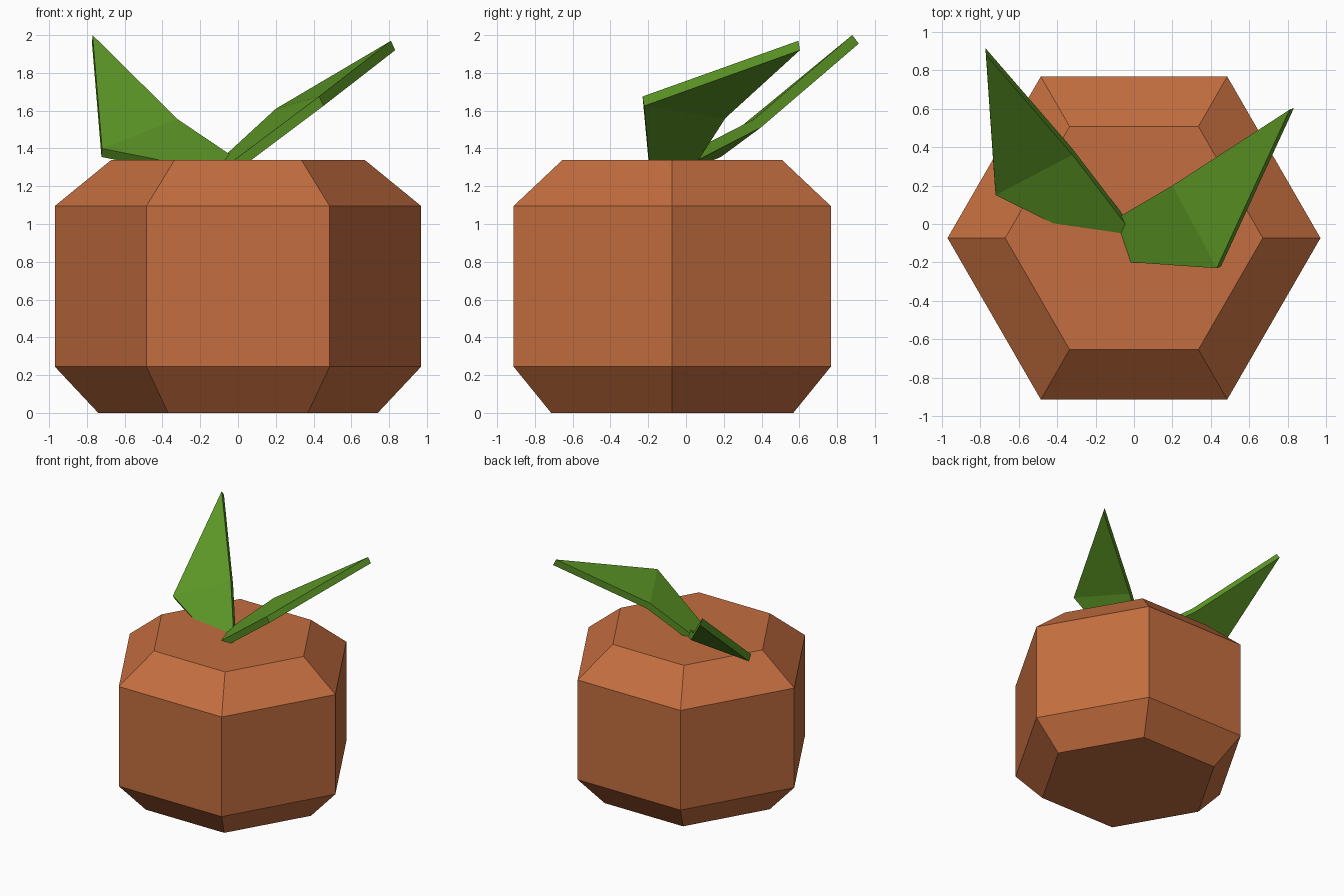
import bpy
import bmesh
from math import cos, sin, pi
from mathutils import Vector

cube = bpy.data.objects.get("Cube")
if cube:
    bpy.data.objects.remove(cube, do_unlink=True)


def make_material(name, rgb):
    mat = bpy.data.materials.new(name)
    mat.use_nodes = True
    colour = (*rgb, 1.0)
    mat.diffuse_color = colour
    mat.node_tree.nodes["Principled BSDF"].inputs["Base Color"].default_value = colour
    return mat


def finish(bm, name, mat):
    bmesh.ops.recalc_face_normals(bm, faces=bm.faces)
    mesh = bpy.data.meshes.new(name)
    bm.to_mesh(mesh)
    bm.free()
    mesh.materials.append(mat)
    obj = bpy.data.objects.new(name, mesh)
    bpy.context.collection.objects.link(obj)
    return obj


def make_body(name, profile, centre_y, sides, mat):
    """Stack polygon rings given as (radius, height) and cap both ends."""
    bm = bmesh.new()
    rings = [[bm.verts.new((r * cos(2 * pi * i / sides),
                            centre_y + r * sin(2 * pi * i / sides), z))
              for i in range(sides)] for r, z in profile]
    for low, high in zip(rings, rings[1:]):
        for i in range(sides):
            j = (i + 1) % sides
            bm.faces.new((low[i], low[j], high[j], high[i]))
    bm.faces.new(rings[0])
    bm.faces.new(rings[-1])
    return finish(bm, name, mat)


def make_leaf(name, base, side_a, tip, side_b, offset, mat):
    """Diamond leaf creased between its side corners, thickened by offset."""
    bm = bmesh.new()
    outline = [Vector(p) for p in (base, side_a, tip, side_b)]
    top = [bm.verts.new(p) for p in outline]
    under = [bm.verts.new(p + Vector(offset)) for p in outline]
    for layer in (top, under):
        b, a, t, c = layer
        bm.faces.new((b, a, c))
        bm.faces.new((a, t, c))
    for i in range(4):
        j = (i + 1) % 4
        bm.faces.new((top[i], top[j], under[j], under[i]))
    return finish(bm, name, mat)


orange = make_material("burnt orange", (0.55, 0.155, 0.05))
green = make_material("leaf green", (0.107, 0.305, 0.019))

# Six-sided body with chamfered top and bottom
make_body("body", [(0.74, 0), (0.97, 0.245), (0.97, 1.095), (0.67, 1.34)],
          -0.073, 6, orange)

# Two folded leaves rooted inside the top of the body
make_leaf("left_leaf", (-0.43, -0.17, 1.03), (0.43, -0.23, 1.675),
          (0.81, 0.595, 1.97), (0.2, 0.2, 1.61), (0.022, 0.008, -0.05), green)
make_leaf("right_leaf", (0.177, -0.29, 1.22), (-0.72, 0.15, 1.40),
          (-0.77, 0.88, 2.0), (-0.32, 0.36, 1.555), (-0.003, 0.035, -0.045), green)
